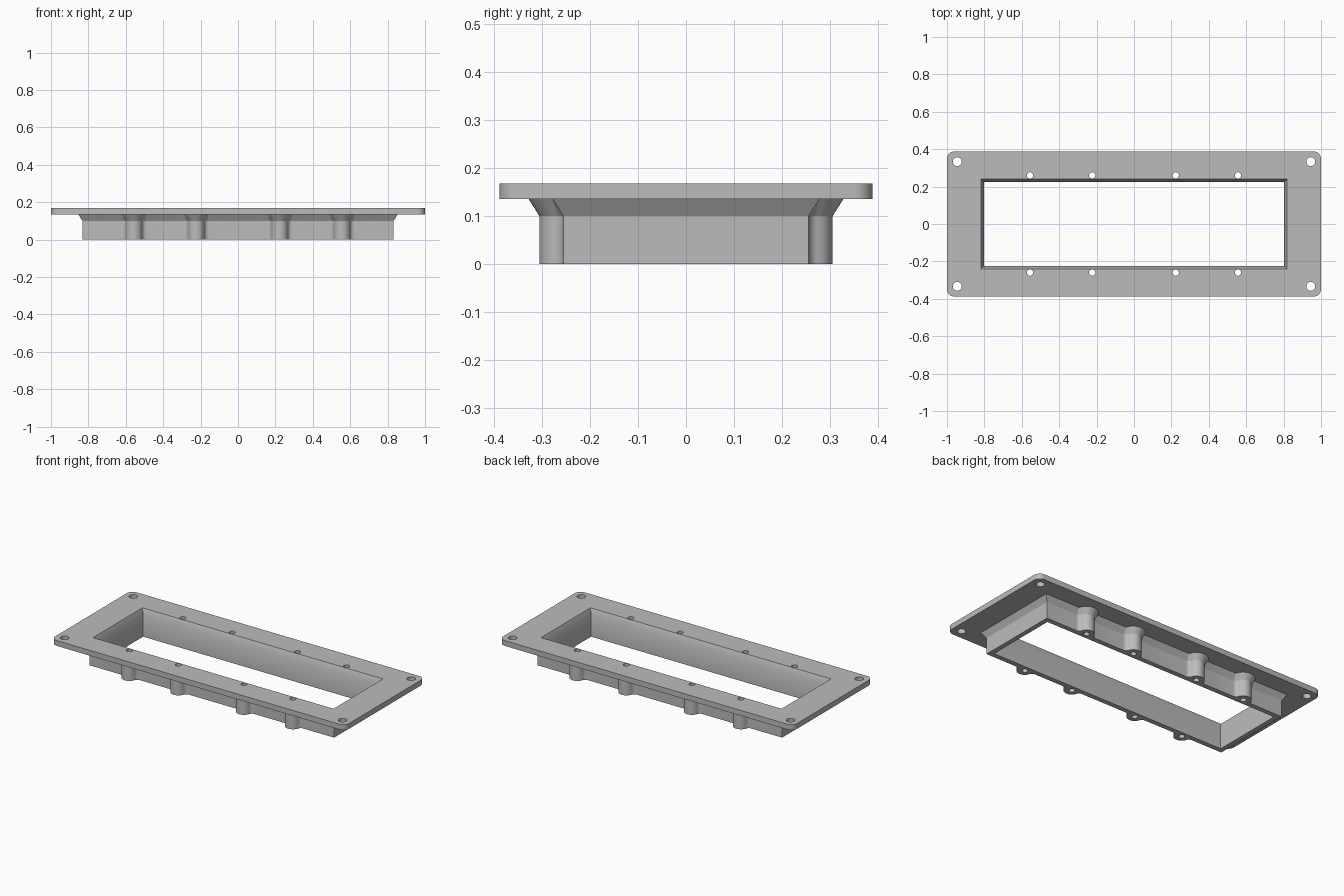
import bpy, bmesh, math
from mathutils import Vector

cube = bpy.data.objects.get("Cube")
if cube:
    bpy.data.objects.remove(cube, do_unlink=True)

# Main sizes
TOP, UNDER, KNEE = 0.168, 0.135, 0.10
BOSS_X = (-0.556, -0.223, 0.223, 0.556)
BOSS_Y = 0.26

bm = bmesh.new()


def arc(cx, cy, r, a0, a1, n):
    """Points on an arc, angles in degrees."""
    angles = [math.radians(a0 + (a1 - a0) * i / n) for i in range(n + 1)]
    return [(cx + r * math.cos(a), cy + r * math.sin(a)) for a in angles]


def rectangle(x, y):
    return [(x, y), (-x, y), (-x, -y), (x, -y)]


def rounded_rectangle(x, y, r):
    pts = []
    for i, (sx, sy) in enumerate(((1, 1), (-1, 1), (-1, -1), (1, -1))):
        pts += arc(sx * (x - r), sy * (y - r), r, 90 * i, 90 * i + 90, 8)
    return pts


def collar_outline(grow):
    """Rectangle with filleted screw bosses on both long sides."""
    x, y, r, fillet = 0.832 + grow, 0.255 + grow, 0.045 + grow, 0.025 - grow
    dy = y + fillet - BOSS_Y
    dx = math.sqrt((r + fillet) ** 2 - dy ** 2)
    turn = math.degrees(math.atan2(dy, dx))
    side = [(x, y)]
    for bx in reversed(BOSS_X):
        side += arc(bx + dx, BOSS_Y + dy, fillet, 270, 180 + turn, 6)
        side += arc(bx, BOSS_Y, r, turn, 180 - turn, 18)[1:-1]
        side += arc(bx - dx, BOSS_Y + dy, fillet, -turn, -90, 6)
    side.append((-x, y))
    return side + [(-px, -py) for px, py in side]


def loop(points, z):
    verts = [bm.verts.new((px, py, z)) for px, py in points]
    for a, b in zip(verts, verts[1:] + verts[:1]):
        bm.edges.new((a, b))
    return verts


def wall(low, high):
    n = len(low)
    for i in range(n):
        j = (i + 1) % n
        bm.faces.new((low[i], low[j], high[j], high[i]))


def fill(loops):
    """Flat face between an outer loop and the loops inside it."""
    edges = [bm.edges.get((a, b)) for vs in loops
             for a, b in zip(vs, vs[1:] + vs[:1])]
    bmesh.ops.triangle_fill(bm, edges=edges, use_beauty=True,
                            normal=Vector((0, 0, 1)))


def drill(centres, r, z0, z1):
    """Round through-holes; returns their lower and upper rims."""
    lows, highs = [], []
    for cx, cy in centres:
        circle = arc(cx, cy, r, 0, 360, 24)[:-1]
        lows.append(loop(circle, z0))
        highs.append(loop(circle, z1))
        wall(lows[-1], highs[-1])
    return lows, highs


# Collar with flared top
base = loop(collar_outline(0), 0)
knee = loop(collar_outline(0), KNEE)
flare = loop(collar_outline(0.022), UNDER)
wall(base, knee)
wall(knee, flare)

# Mounting plate rim
rim = rounded_rectangle(1.0, 0.388, 0.04)
rim_low, rim_high = loop(rim, UNDER), loop(rim, TOP)
wall(rim_low, rim_high)

# Opening with a chamfered lip
mouth = loop(rectangle(0.818, 0.24), TOP)
lip = loop(rectangle(0.803, 0.225), UNDER)
opening = loop(rectangle(0.803, 0.225), 0)
wall(opening, lip)
wall(lip, mouth)

# Screw holes
corner_low, corner_high = drill(rectangle(0.945, 0.333), 0.024, UNDER, TOP)
boss_low, boss_high = drill([(x, s * BOSS_Y) for x in BOSS_X for s in (-1, 1)],
                            0.017, 0, TOP)

# Flat faces: top, underside of plate, bottom of collar
fill([rim_high, mouth] + corner_high + boss_high)
fill([rim_low, flare] + corner_low)
fill([base, opening] + boss_low)

bmesh.ops.recalc_face_normals(bm, faces=bm.faces)
mesh = bpy.data.meshes.new("bezel_frame")
bm.to_mesh(mesh)
bm.free()
frame = bpy.data.objects.new("bezel_frame", mesh)
bpy.context.collection.objects.link(frame)

# Grey material
grey = bpy.data.materials.new("plain grey")
grey.use_nodes = True
colour = (0.5, 0.5, 0.5, 1)
grey.diffuse_color = colour
grey.node_tree.nodes["Principled BSDF"].inputs["Base Color"].default_value = colour
mesh.materials.append(grey)

# Smooth curves, sharp edges
bpy.ops.object.select_all(action="DESELECT")
frame.select_set(True)
bpy.context.view_layer.objects.active = frame
bpy.ops.object.shade_smooth_by_angle(angle=math.radians(25))
